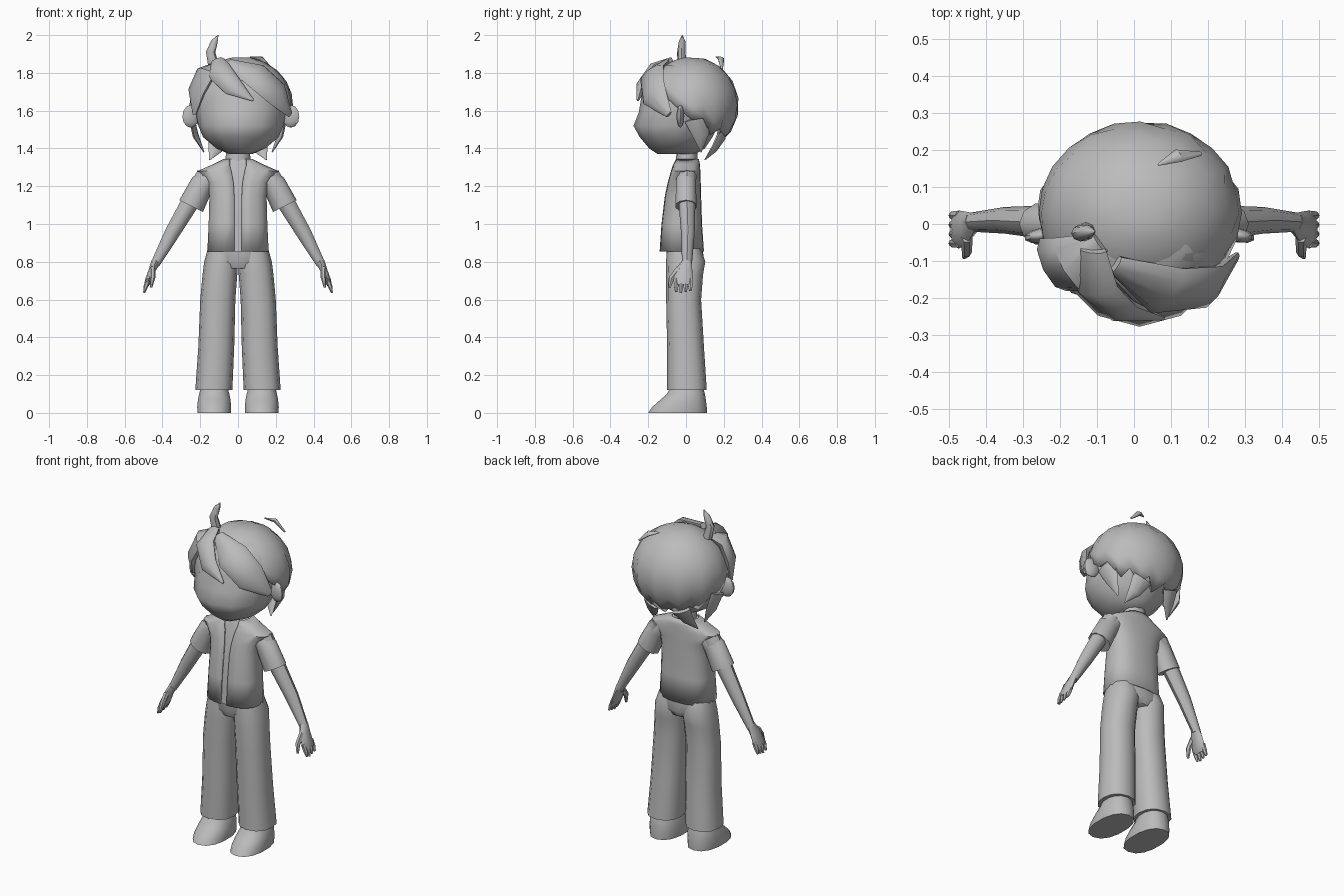
import bpy, bmesh, math
from mathutils import Vector

cube = bpy.data.objects.get("Cube")
if cube:
    bpy.data.objects.remove(cube)

grey = bpy.data.materials.new("plain grey")
grey.use_nodes = True
grey.diffuse_color = (0.5, 0.5, 0.5, 1)
grey.node_tree.nodes["Principled BSDF"].inputs["Base Color"].default_value = (0.5, 0.5, 0.5, 1)
HEAD = Vector((0.015, 0.02, 1.62))


def finish(name, bm, mirror=False, shell=0, sharp=45):
    bmesh.ops.recalc_face_normals(bm, faces=bm.faces)
    mesh = bpy.data.meshes.new(name)
    bm.to_mesh(mesh)
    bm.free()
    mesh.materials.append(grey)
    mesh.shade_smooth()
    mesh.set_sharp_from_angle(angle=math.radians(sharp))
    ob = bpy.data.objects.new(name, mesh)
    bpy.context.collection.objects.link(ob)
    if shell:
        mod = ob.modifiers.new("thickness", "SOLIDIFY")
        mod.thickness, mod.offset = shell, -1
    if mirror:
        ob.modifiers.new("both_sides", "MIRROR")
    return ob


def skin(bm, rows, closed=True, caps=True):
    rows = [[bm.verts.new(p) for p in row] for row in rows]
    n = len(rows[0])
    for a, b in zip(rows, rows[1:]):
        for i in range(n if closed else n - 1):
            j = (i + 1) % n
            bm.faces.new((a[i], a[j], b[j], b[i]))
    if caps:
        bm.faces.new(rows[0])
        bm.faces.new(rows[-1])


def loft(name, rings, n=16, power=2.0, gaps=None, inset=0, **kw):
    """Stack of level rings: height, centre x, half width, front y, back y."""
    rows = []
    for k, (z, cx, hw, yf, yb) in enumerate(rings):
        hw, yf, yb = hw - inset, yf + inset, yb - inset
        start = math.asin((gaps[k] / hw) ** (power / 2)) if gaps else 0
        steps = n - 1 if gaps else n
        row = []
        for i in range(n):
            a = start + (math.tau - 2 * start) * i / steps
            s, c = math.sin(a), math.cos(a)
            x = math.copysign(abs(s) ** (2 / power), s)
            y = math.copysign(abs(c) ** (2 / power), c)
            row.append((cx + hw * x, (yf + yb) / 2 - (yb - yf) / 2 * y, z))
        rows.append(row)
    bm = bmesh.new()
    skin(bm, rows, closed=not gaps, caps=not gaps)
    return finish(name, bm, **kw)


def tube(name, path, sizes, facing=None, n=8, **kw):
    """Sweep an oval (width, depth); depth points along facing, or away from the head."""
    pts = [Vector(p) for p in path]
    rows = []
    for k, p in enumerate(pts):
        t = (pts[min(k + 1, len(pts) - 1)] - pts[max(k - 1, 0)]).normalized()
        side = t.cross(Vector(facing) if facing else p - HEAD).normalized()
        out = side.cross(t).normalized()
        w, d = sizes[k]
        rows.append([p + side * w * math.cos(math.tau * i / n)
                     + out * d * math.sin(math.tau * i / n) for i in range(n)])
    bm = bmesh.new()
    skin(bm, rows)
    return finish(name, bm, **kw)


# Head and neck
loft("head", [(1.37, .015, .06, -.15, .05), (1.4, .015, .13, -.195, .1),
              (1.46, .015, .2, -.245, .14), (1.52, .015, .225, -.278, .17),
              (1.59, .015, .24, -.25, .2), (1.68, .015, .25, -.235, .2),
              (1.77, .015, .22, -.2, .19), (1.84, .015, .14, -.13, .13)], n=12, sharp=60)
loft("neck", [(1.28, 0, .075, -.055, .06), (1.4, 0, .06, -.05, .06)], n=12)

# Ears
bm = bmesh.new()
bmesh.ops.create_uvsphere(bm, u_segments=10, v_segments=6, radius=1)
for v in bm.verts:
    v.co = (.265 + v.co.x * .047, -.03 + v.co.y * .02 - v.co.x * .008, 1.57 + v.co.z * .06)
finish("ear", bm, mirror=True).location.x = .015

# Hair cap: its hem drops from the brow to the nape, with a jagged edge behind
hem = [1.75, 1.72, 1.66, 1.55, 1.47, 1.44, 1.42]
count, levels, middle = 24, 7, Vector((.017, .03, 1.63))
rows = []
for j in range(levels):
    row = []
    for i in range(count):
        u = min(i, count - i) / 2
        k = int(min(u, 5))
        low = hem[k] + (hem[k + 1] - hem[k]) * (u - k)
        if u > 3 and i % 2:
            low += .05
        polar = (.12 + .88 * j / (levels - 1)) * math.acos((low - middle.z) / .255)
        a = math.tau * i / count
        r = math.sin(polar)
        row.append(middle + Vector((.275 * r * math.sin(a), -.25 * r * math.cos(a),
                                    .255 * math.cos(polar))))
    rows.append(row)
bm = bmesh.new()
skin(bm, rows, caps=False)
bm.verts.ensure_lookup_table()
bm.faces.new(bm.verts[:count])
finish("hair_cap", bm, shell=.02, sharp=60)

# Fringe locks, crown tuft and small curl
tube("fringe_right", [(-.09, -.05, 1.85), (-.17, -.11, 1.8), (-.22, -.11, 1.7), (-.23, -.1, 1.58)],
     [(.03, .02), (.085, .035), (.08, .03), (.012, .01)])
tube("fringe_middle", [(-.11, -.07, 1.86), (-.1, -.17, 1.81), (-.03, -.235, 1.73), (.08, -.255, 1.655)],
     [(.04, .02), (.065, .035), (.055, .03), (.006, .006)])
tube("fringe_left", [(-.05, -.11, 1.85), (.09, -.18, 1.79), (.205, -.17, 1.69), (.275, -.09, 1.58)],
     [(.03, .02), (.09, .035), (.085, .035), (.02, .01)])
tube("crown_tuft", [(-.13, -.02, 1.84), (-.145, -.025, 1.91), (-.125, -.02, 1.965), (-.105, -.02, 2.0)],
     [(.028, .025), (.025, .022), (.018, .018), (.002, .002)], facing=(0, 1, 0))
tube("back_curl", [(.18, .19, 1.82), (.12, .185, 1.875), (.065, .16, 1.885)],
     [(.006, .005), (.02, .012), (.003, .003)])

# Tufts beside the jaw and at the nape
tube("jaw_tuft", [(.245, .05, 1.56), (.225, .08, 1.47), (.18, .08, 1.38)],
     [(.06, .015), (.045, .015), (.003, .003)], mirror=True)
tube("nape_tuft", [(.1, .19, 1.47), (.12, .15, 1.4), (.15, .1, 1.34)],
     [(.06, .02), (.04, .015), (.003, .003)], mirror=True)

# Open jacket over a shirt
torso = [(.855, 0, .163, -.14, .095), (1.0, 0, .156, -.13, .085), (1.15, 0, .152, -.112, .08),
         (1.22, 0, .165, -.097, .078), (1.28, 0, .215, -.08, .076), (1.315, 0, .135, -.07, .074),
         (1.345, 0, .075, -.06, .068)]
loft("jacket", torso, n=23, power=2.5, gaps=[.02, .02, .02, .024, .035, .045, .045], shell=.008)
loft("shirt", torso, n=20, power=2.5, inset=.012)

# Arms and sleeves
tube("arm", [(.17, .005, 1.26), (.25, .005, 1.12), (.35, .01, .95), (.44, .005, .785)],
     [(.05, .05), (.048, .045), (.04, .036), (.024, .026)], facing=(0, 1, 0), mirror=True)
tube("sleeve", [(.12, 0, 1.27), (.19, 0, 1.21), (.248, 0, 1.095)],
     [(.045, .05), (.064, .056), (.07, .058)], facing=(0, 1, 0), n=10, mirror=True)

# Hands
tube("palm", [(.435, .005, .8), (.455, -.01, .755), (.475, -.015, .7), (.485, -.015, .675)],
     [(.024, .026), (.018, .045), (.018, .052), (.012, .045)], facing=(0, 1, 0), mirror=True)
for i, finger in enumerate(["index", "middle", "ring", "little"]):
    y = -.052 + i * .025
    tube(finger + "_finger", [(.472, y, .71), (.488, y, .67), (.497, y, .635 + .006 * abs(i - 1))],
         [(.013, .014), (.012, .013), (.005, .007)], facing=(0, 1, 0), n=6, mirror=True)
tube("thumb", [(.452, -.035, .765), (.452, -.075, .715), (.46, -.088, .665)],
     [(.015, .02), (.014, .016), (.006, .008)], facing=(0, 1, 0), n=6, mirror=True)

# Trousers
loft("trouser_seat", [(.765, 0, .08, -.09, .08), (.8, 0, .165, -.103, .098),
                      (.88, 0, .155, -.105, .085)], power=2.4)
loft("trouser_leg", [(.12, .128, .098, -.1, .11), (.35, .115, .095, -.1, .095),
                     (.6, .107, .093, -.105, .08), (.73, .096, .092, -.106, .09),
                     (.8, .089, .09, -.106, .102), (.87, .08, .08, -.1, .08)],
     n=12, power=2.3, mirror=True)

# Shoes
loft("shoe", [(0, .126, .09, -.2, .11), (.03, .126, .092, -.18, .11),
              (.07, .126, .088, -.135, .105), (.1, .126, .082, -.1, .1),
              (.14, .126, .07, -.08, .09)], n=14, power=2.3, mirror=True)
